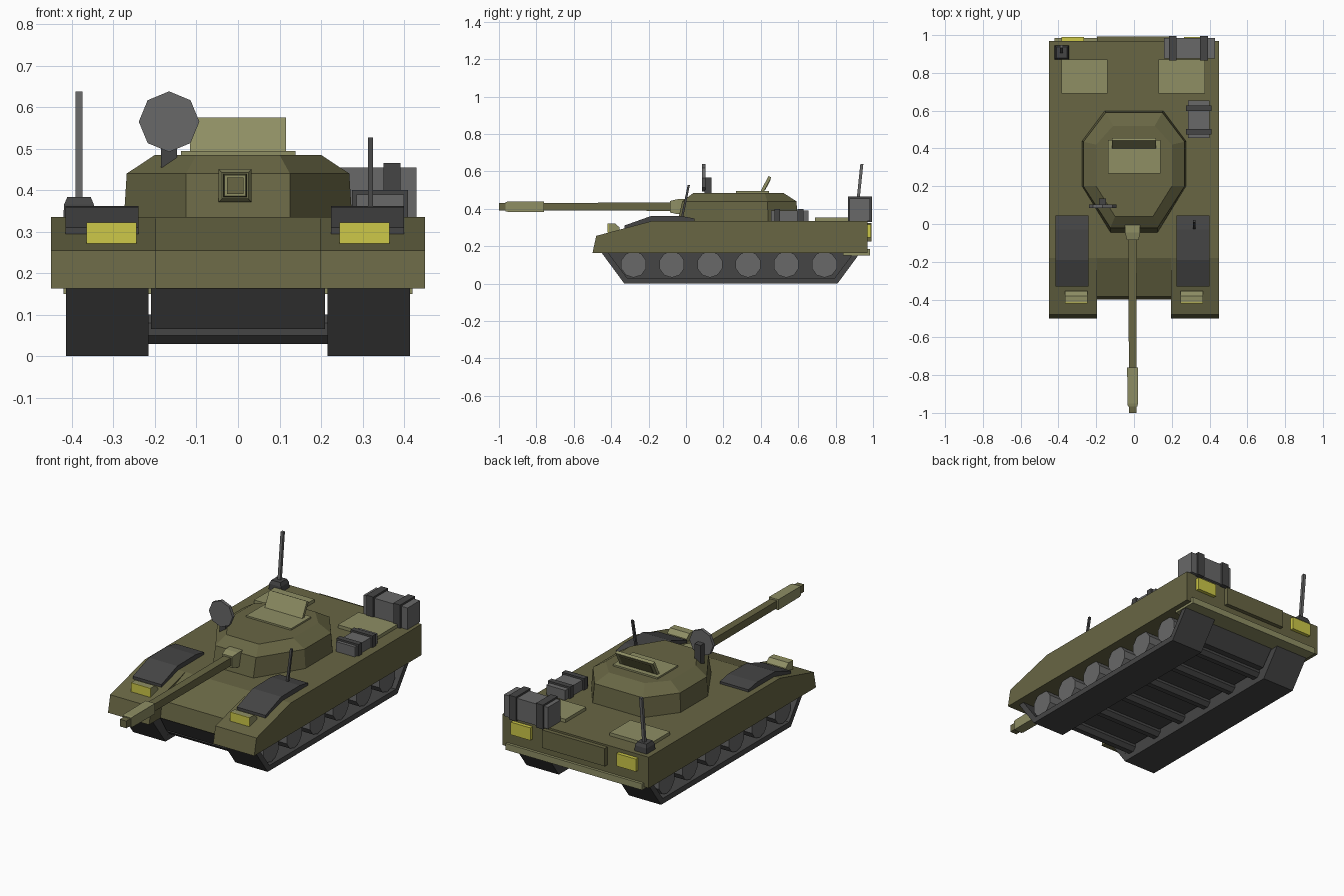
import bpy
import bmesh
from math import cos, sin, pi

if "Cube" in bpy.data.objects:
    bpy.data.objects.remove(bpy.data.objects["Cube"])


def material(name, hexcode):
    rgb = [int(hexcode[i:i + 2], 16) / 255 for i in (0, 2, 4)]
    col = [((c + 0.055) / 1.055) ** 2.4 for c in rgb] + [1]
    m = bpy.data.materials.new(name)
    m.use_nodes = True
    m.diffuse_color = col
    m.node_tree.nodes["Principled BSDF"].inputs["Base Color"].default_value = col
    return m


OLIVE = material("olive", "686644")
LIGHT = material("light olive", "8E8E64")
DARK = material("dark grey", "454545")
GREY = material("mid grey", "686868")
YELLOW = material("lamp yellow", "CDC848")


def loft(name, rings, mat):
    """Skin a stack of matching point rings and cap both ends."""
    bm = bmesh.new()
    rows = [[bm.verts.new(p) for p in ring] for ring in rings]
    n = len(rows[0])
    for a, b in zip(rows, rows[1:]):
        for i in range(n):
            j = (i + 1) % n
            bm.faces.new((a[i], a[j], b[j], b[i]))
    bm.faces.new(rows[0])
    bm.faces.new(rows[-1])
    bmesh.ops.recalc_face_normals(bm, faces=bm.faces[:])
    me = bpy.data.meshes.new(name)
    bm.to_mesh(me)
    bm.free()
    me.materials.append(mat)
    ob = bpy.data.objects.new(name, me)
    bpy.context.collection.objects.link(ob)
    return ob


def prism(name, profile, x0, x1, mat):
    """Extrude a (y, z) profile across x."""
    return loft(name, [[(x, y, z) for y, z in profile] for x in (x0, x1)], mat)


def box(name, x, y, z, mat):
    return prism(name, [(y[0], z[0]), (y[1], z[0]), (y[1], z[1]), (y[0], z[1])], *x, mat)


def round_x(name, x0, x1, y, z, r, sides, mat):
    pts = [(y + r * cos((i + .5) * 2 * pi / sides), z + r * sin((i + .5) * 2 * pi / sides))
           for i in range(sides)]
    return prism(name, pts, x0, x1, mat)


def square(cx, cy, z, h):
    return [(cx - h, cy - h, z), (cx + h, cy - h, z), (cx + h, cy + h, z), (cx - h, cy + h, z)]


def upright(cx, y, cz, h):
    return [(cx - h, y, cz - h), (cx + h, y, cz - h), (cx + h, y, cz + h), (cx - h, y, cz + h)]


def rod(name, start, end, h, mat):
    return loft(name, [square(*start, h), square(*end, h)], mat)


# Hull: recessed middle and two longer fenders
TOP, LOW, REAR = .335, .163, .97
prism("hull_middle", [(-.4, LOW), (-.385, .255), (-.18, TOP), (REAR, TOP), (REAR, LOW)],
      -.197, .197, OLIVE)
FENDER = [(-.5, LOW), (-.48, .255), (-.18, TOP), (REAR, TOP), (REAR, LOW)]
BELT = [(-.45, LOW), (-.33, 0), (.81, 0), (.93, LOW),
        (.895, LOW), (.795, .03), (-.315, .03), (-.415, LOW)]
INNER = [(-.44, LOW), (-.325, .01), (.805, .01), (.92, LOW)]
PANEL = [(-.33, .295), (-.33, .31), (-.19, .36), (-.03, .362), (.045, .348), (.045, .325)]
LAMP = [(-.415, .272), (-.415, .322), (-.38, .322), (-.355, .3), (-.355, .272)]
WHEELS = [-.28 + .204 * i for i in range(6)]

for side, s in (("left", 1), ("right", -1)):
    prism(side + "_fender", FENDER, s * .197, s * .45, OLIVE)
    # Running gear
    prism(side + "_track", BELT, s * .215, s * .414, DARK)
    prism(side + "_track_wall", INNER, s * .216, s * .25, DARK)
    for i, y in enumerate(WHEELS):
        round_x(f"{side}_wheel_{i + 1}", s * .245, s * .4, y, .102, .07, 10, GREY)
    # Fender cover and lamps
    prism(side + "_fender_cover", PANEL, s * .232 - .008, s * .408 - .008, DARK)
    prism(side + "_headlamp_housing", LAMP, s * .245, s * .365, LIGHT)
    box(side + "_headlamp_lens", (s * .245, s * .365), (-.42, -.414), (.272, .322), YELLOW)
    box(side + "_tail_lamp", (s * .265, s * .385), (.965, .99), (.245, .315), YELLOW)
    # Engine deck plate
    box(side + "_deck_plate", (s * .258 - .127, s * .258 + .117), (.69, .872), (.33, .353), LIGHT)

# Belly and cross axles
prism("belly", [(-.39, LOW), (-.33, .065), (.81, .065), (.89, LOW)], -.21, .21, DARK)
for i, y in enumerate(WHEELS):
    round_x(f"axle_{i + 1}", -.218, .218, y, .065, .038, 8, DARK)

# Rear bumper and rear plate
box("rear_bumper", (-.42, .42), (.84, .985), (.15, .185), LIGHT)
box("rear_plate", (-.195, .19), (.96, .993), (.225, .325), OLIVE)


# Turret: stacked eight-sided rings
def turret_ring(z, half):
    return [(x, y, z) for x, y in half] + [(-x, y, z) for x, y in reversed(half)]


loft("turret", [
    turret_ring(.33, [(.125, -.045), (.275, .2), (.275, .44), (.155, .6)]),
    turret_ring(.44, [(.125, -.02), (.268, .2), (.268, .435), (.15, .59)]),
    turret_ring(.485, [(.1, .04), (.2, .2), (.2, .42), (.11, .52)])], OLIVE)

# Gun
GX, GZ = -.007, .411
loft("gun_mantlet", [upright(GX, -.085, GZ, .031), upright(GX, -.045, GZ, .04),
                     upright(GX, .02, GZ, .04)], LIGHT)
loft("gun_barrel", [upright(GX, -1, GZ, .02), upright(GX, -.05, GZ, .022)], OLIVE)
loft("gun_muzzle", [upright(GX, -.965, GZ, .025), upright(GX, -.95, GZ, .028),
                    upright(GX, -.76, GZ, .029)], LIGHT)

# Hatch with its open lid
box("hatch_base", (-.137, .139), (.268, .445), (.475, .494), LIGHT)
prism("hatch_lid", [(.398, .492), (.413, .487), (.456, .567), (.441, .575)], -.116, .116, LIGHT)
prism("hatch_lid_inset", [(.418, .499), (.422, .497), (.453, .555), (.449, .557)],
      -.095, .095, OLIVE)

# Dish sensor
DX, DZ = -.166, .565
loft("dish", [[(DX + .073 * cos(i * pi / 4), y, DZ + .073 * sin(i * pi / 4)) for i in range(8)]
              for y in (.085, .103)], GREY)
box("dish_arm", (DX - .019, DX + .019), (.1, .136), (.455, .567), DARK)

# Antennas
rod("front_antenna", (.319, -.022, .35), (.319, .015, .527), .006, DARK)
loft("rear_antenna_base", [square(-.383, .908, .33, .038), square(-.383, .908, .365, .036),
                           square(-.383, .908, .384, .028)], DARK)
rod("rear_antenna", (-.383, .913, .38), (-.383, .94, .638), .008, GREY)

# Strapped crate at the rear corner
box("rear_crate", (.16, .43), (.875, .985), (.335, .455), GREY)
for i, x in enumerate((.205, .371)):
    box(f"crate_strap_{i + 1}", (x - .021, x + .021), (.865, .995), (.33, .465), DARK)

# Strapped pack on the deck
box("deck_pack", (.285, .4), (.455, .655), (.33, .39), GREY)
for i, y in enumerate((.488, .612)):
    box(f"pack_strap_{i + 1}", (.275, .41), (y - .015, y + .015), (.33, .4), DARK)
